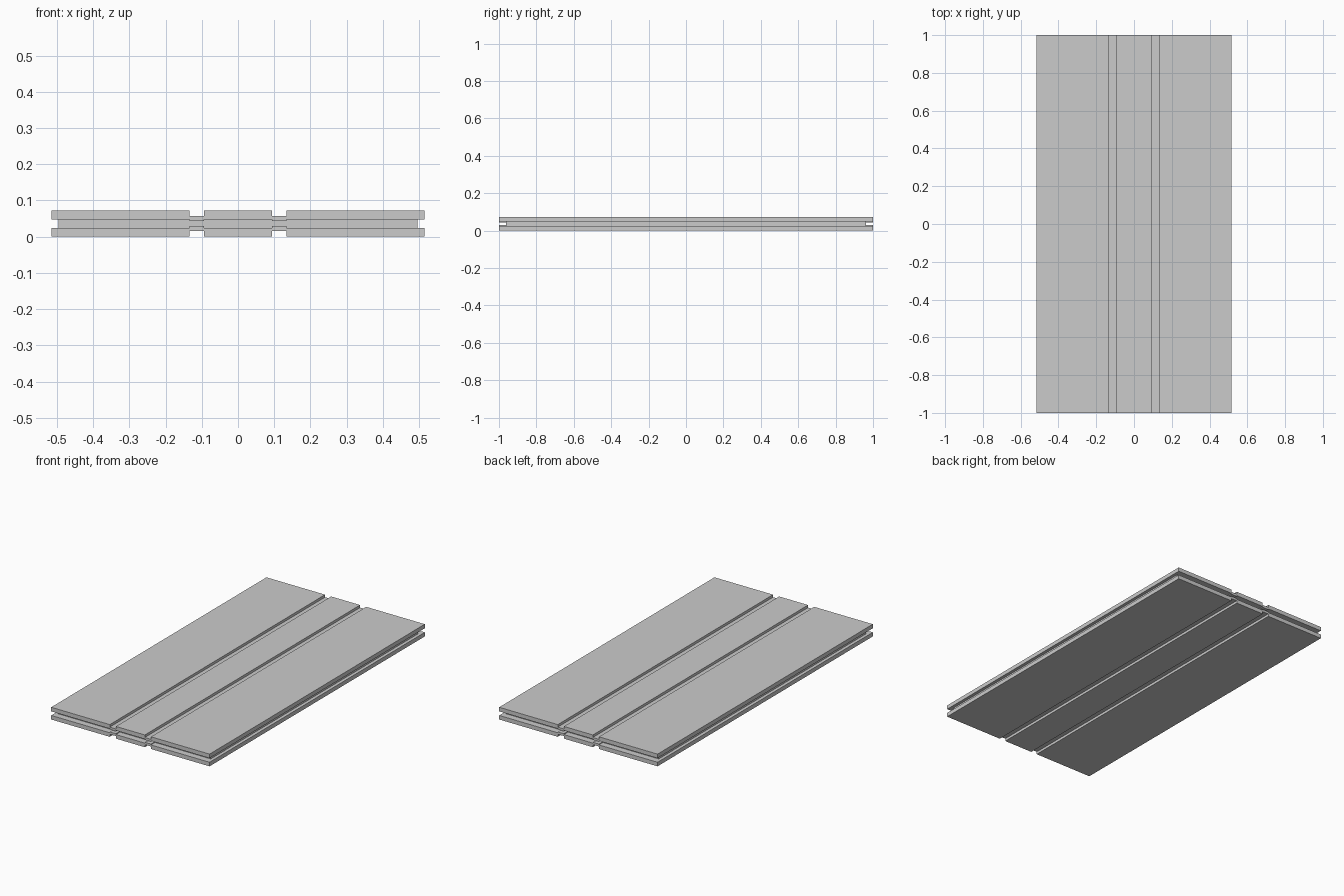
import bpy, bmesh

if "Cube" in bpy.data.objects:
    bpy.data.objects.remove(bpy.data.objects["Cube"])

H = 0.072                 # total height
HALF_W, HALF_L = 0.515, 1.0
G_IN, G_OUT = 0.094, 0.134  # hinge groove edges in x


def extrude_profile(name, pts, half_len):
    """Extrude a closed (x, z) outline along y."""
    bm = bmesh.new()
    face = bm.faces.new([bm.verts.new((x, -half_len, z)) for x, z in pts])
    geo = bmesh.ops.extrude_face_region(bm, geom=[face])["geom"]
    verts = [g for g in geo if isinstance(g, bmesh.types.BMVert)]
    bmesh.ops.translate(bm, verts=verts, vec=(0, 2 * half_len, 0))
    bmesh.ops.recalc_face_normals(bm, faces=bm.faces)
    mesh = bpy.data.meshes.new(name)
    bm.to_mesh(mesh)
    bm.free()
    obj = bpy.data.objects.new(name, mesh)
    bpy.context.collection.objects.link(obj)
    return obj


def stepped(edge, base, groove):
    """Left-to-right line at height base, stepping to groove height at the hinges."""
    right = [(G_IN, base), (G_IN, groove), (G_OUT, groove), (G_OUT, base), (edge, base)]
    return [(-x, z) for x, z in reversed(right)] + right


def flip(pts):
    return [(x, H - z) for x, z in pts]


# Covers: three thick boards joined by thinner hinge strips
lower = stepped(HALF_W, 0.0, 0.015)
upper = stepped(HALF_W, 0.024, 0.029)
bottom_outline = lower + upper[::-1]
extrude_profile("bottom_cover", bottom_outline, HALF_L)
extrude_profile("top_cover", flip(bottom_outline), HALF_L)

# Inset core between the covers, narrowed at the hinges
core_low = stepped(0.496, 0.024, 0.029)
extrude_profile("inner_core", core_low + flip(core_low)[::-1], 0.962)
